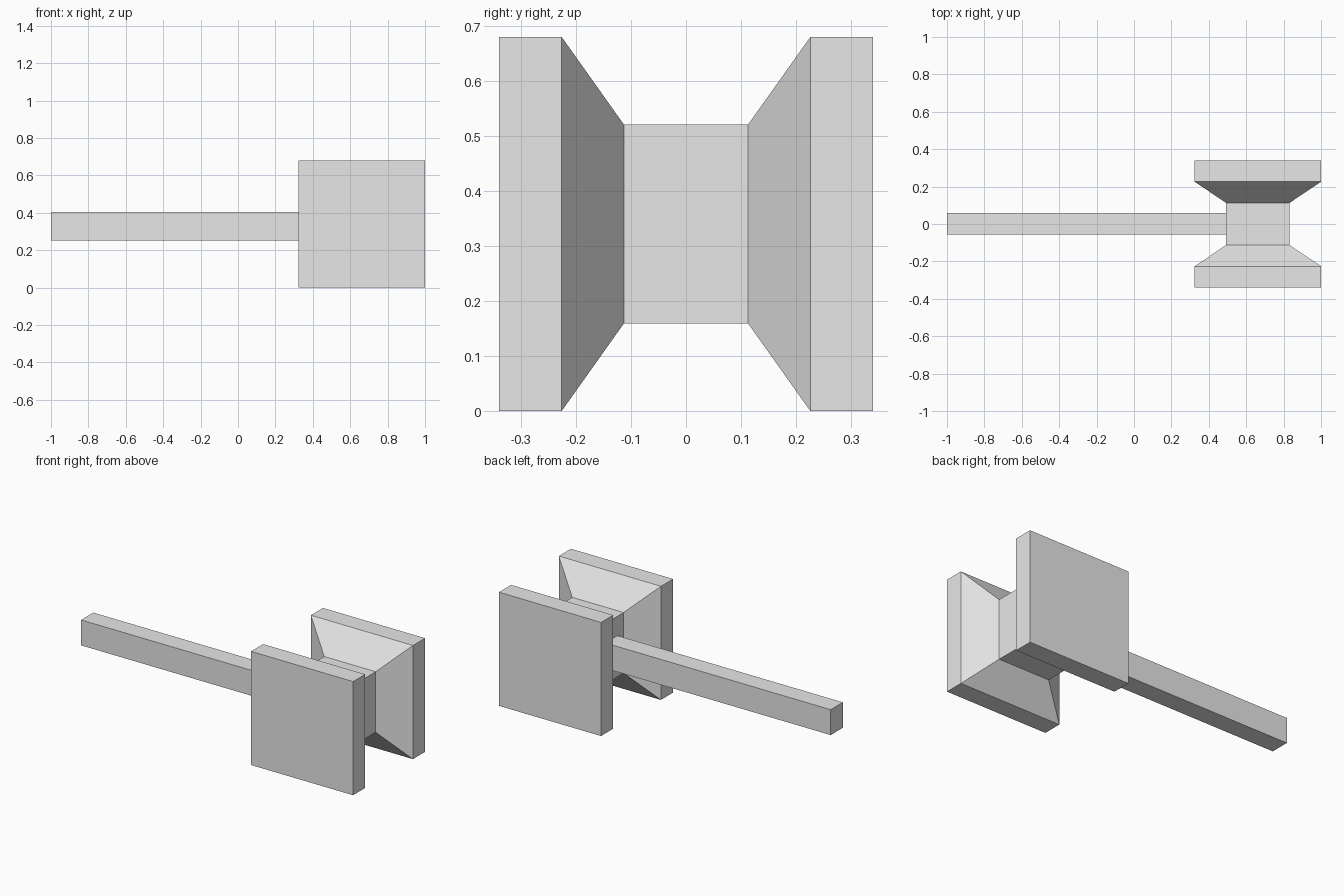
import bpy
import bmesh

cube = bpy.data.objects.get("Cube")
if cube:
    bpy.data.objects.remove(cube, do_unlink=True)

# Single plain grey finish
grey = bpy.data.materials.new("plain_grey")
grey.use_nodes = True
colour = (0.8, 0.8, 0.8, 1)
grey.diffuse_color = colour
grey.node_tree.nodes["Principled BSDF"].inputs["Base Color"].default_value = colour


def add_object(name, bm):
    bmesh.ops.recalc_face_normals(bm, faces=bm.faces)
    mesh = bpy.data.meshes.new(name)
    bm.to_mesh(mesh)
    bm.free()
    mesh.materials.append(grey)
    obj = bpy.data.objects.new(name, mesh)
    bpy.context.collection.objects.link(obj)
    return obj


def loft_along_y(name, sections, cx, cz):
    """Join rectangular sections (y, half width, half height) into a closed solid."""
    bm = bmesh.new()
    rings = []
    for y, w, h in sections:
        corners = ((-w, -h), (w, -h), (w, h), (-w, h))
        rings.append([bm.verts.new((cx + x, y, cz + z)) for x, z in corners])
    for a, b in zip(rings, rings[1:]):
        for i in range(4):
            j = (i + 1) % 4
            bm.faces.new((a[i], a[j], b[j], b[i]))
    bm.faces.new(rings[0])
    bm.faces.new(rings[-1])
    return add_object(name, bm)


# Hammer head: two square striking blocks tapering to a narrow waist
half = [(0.113, 0.17, 0.181), (0.226, 0.338, 0.34), (0.34, 0.338, 0.34)]
sections = [(-y, w, h) for y, w, h in reversed(half)] + half
loft_along_y("hammer_head", sections, 0.662, 0.34)

# Handle: long square bar running into the waist
handle = [(-0.055, 0.75, 0.076), (0.06, 0.75, 0.076)]
loft_along_y("handle", handle, -0.25, 0.329)
